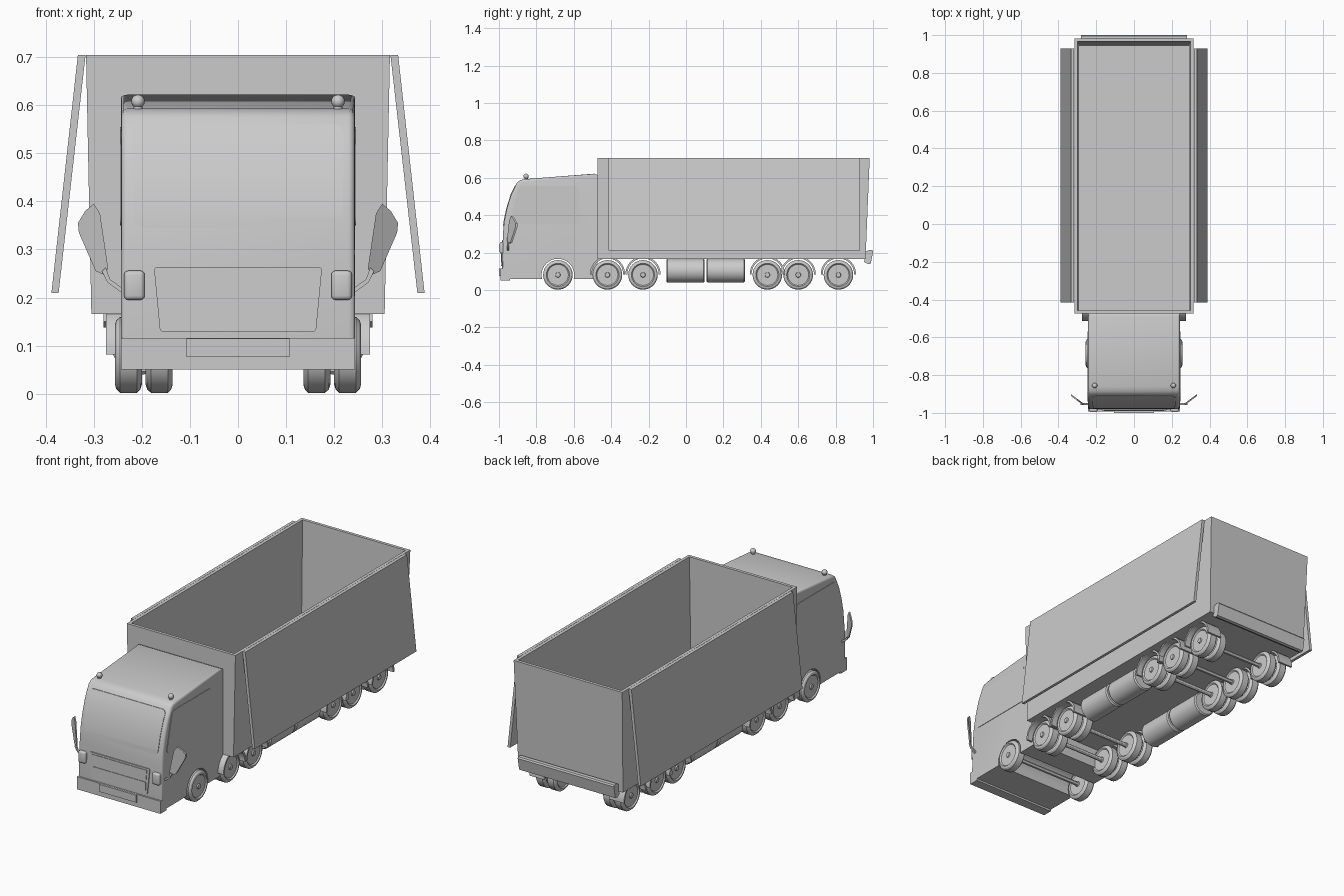
import bpy, bmesh, math
from mathutils import Matrix, Vector

if "Cube" in bpy.data.objects:
    bpy.data.objects.remove(bpy.data.objects["Cube"])

grey = bpy.data.materials.new("light_grey")
grey.diffuse_color = (0.6, 0.6, 0.6, 1)
grey.use_nodes = True
grey.node_tree.nodes["Principled BSDF"].inputs["Base Color"].default_value = grey.diffuse_color


def finish(name, bm, smooth=30):
    bmesh.ops.recalc_face_normals(bm, faces=bm.faces)
    me = bpy.data.meshes.new(name)
    bm.to_mesh(me)
    bm.free()
    me.materials.append(grey)
    ob = bpy.data.objects.new(name, me)
    bpy.context.collection.objects.link(ob)
    if smooth:
        bpy.ops.object.select_all(action='DESELECT')
        ob.select_set(True)
        bpy.context.view_layer.objects.active = ob
        bpy.ops.object.shade_smooth_by_angle(angle=math.radians(smooth))
    return ob


def extruded(pts, axis, lo, hi, corner=0):
    """Prism from a 2D profile: axis x takes (y, z), axis y takes (x, z)."""
    bm = bmesh.new()
    co = lambda a, b: (lo, a, b) if axis == 'x' else (a, lo, b)
    bm.faces.new([bm.verts.new(co(a, b)) for a, b in pts])
    if corner:
        bmesh.ops.bevel(bm, geom=bm.verts[:], offset=corner, segments=4,
                        profile=0.5, affect='VERTICES')
    r = bmesh.ops.extrude_face_region(bm, geom=bm.faces[:])
    d = hi - lo
    bmesh.ops.translate(bm, vec=(d, 0, 0) if axis == 'x' else (0, d, 0),
                        verts=[v for v in r['geom'] if isinstance(v, bmesh.types.BMVert)])
    return bm


def prism(name, pts, axis, lo, hi, corner=0, bevel=0):
    bm = extruded(pts, axis, lo, hi, corner)
    if bevel:
        bmesh.ops.bevel(bm, geom=bm.edges[:], offset=bevel, segments=3,
                        profile=0.5, affect='EDGES')
    return finish(name, bm)


def rect(a, b, c, d):
    return [(a, c), (b, c), (b, d), (a, d)]


def lathe(bm, profile, center, axis='x', steps=32):
    """Revolve (offset along axis, radius) points around a line through center."""
    rot = Matrix() if axis == 'x' else Matrix.Rotation(math.pi / 2, 4, 'Z')
    rings = []
    for t, r in profile:
        rings.append([bm.verts.new(rot @ Vector((t, r * math.cos(k * math.tau / steps),
                      r * math.sin(k * math.tau / steps))) + Vector(center)) for k in range(steps)])
    for a, b in zip(rings, rings[1:]):
        for k in range(steps):
            j = (k + 1) % steps
            bm.faces.new((a[k], a[j], b[j], b[k]))
    bm.faces.new(rings[0])
    bm.faces.new(rings[-1])


# Cab shell with rounded outline and wheel arch
FRONT = [(-0.978, 0.06), (-0.983, 0.12), (-0.979, 0.30), (-0.972, 0.37), (-0.957, 0.44),
         (-0.935, 0.51), (-0.903, 0.575), (-0.885, 0.588), (-0.86, 0.593)]
bm = extruded(FRONT + [(-0.49, 0.622), (-0.473, 0.615), (-0.473, 0.06)], 'x', -0.243, 0.243)
side = [e for e in bm.edges if abs(e.verts[0].co.x - e.verts[1].co.x) < 1e-4
        and min(v.co.z for v in e.verts) > 0.1 and max(v.co.y for v in e.verts) < -0.48]
bmesh.ops.bevel(bm, geom=side, offset=0.014, segments=4, profile=0.5, affect='EDGES')
cab = finish("cab", bm)
bm = bmesh.new()
lathe(bm, [(-0.4, 0.087), (0.4, 0.087)], (0, -0.685, 0.08), steps=48)
cutter = finish("wheel_arch_cutter", bm, 0)
cutter.hide_render = True
cutter.hide_set(True)
cut = cab.modifiers.new("wheel_arch", 'BOOLEAN')
cut.object = cutter
cut.solver = 'EXACT'


def front_y(z):
    for (y0, z0), (y1, z1) in zip(FRONT, FRONT[1:]):
        if z <= z1:
            return y0 + (y1 - y0) * (z - z0) / (z1 - z0)
    return FRONT[-1][0]


def front_panel(name, pts, height, corner=0):
    """Thin plate that follows the curved cab front."""
    bm = bmesh.new()
    bm.faces.new([bm.verts.new((x, 0, z)) for x, z in pts])
    if corner:
        bmesh.ops.bevel(bm, geom=bm.verts[:], offset=corner, segments=5,
                        profile=0.5, affect='VERTICES')
    for _, z in FRONT:
        bmesh.ops.bisect_plane(bm, geom=bm.verts[:] + bm.edges[:] + bm.faces[:],
                               plane_co=(0, 0, z), plane_no=(0, 0, 1))
    for v in bm.verts:
        v.co.y = front_y(v.co.z) + 0.002
    r = bmesh.ops.extrude_face_region(bm, geom=bm.faces[:])
    bmesh.ops.translate(bm, vec=(0, -height - 0.002, 0),
                        verts=[v for v in r['geom'] if isinstance(v, bmesh.types.BMVert)])
    return finish(name, bm)


front_panel("windscreen", [(-0.217, 0.345), (0.217, 0.345), (0.221, 0.56), (-0.221, 0.56)], 0.003, 0.022)
front_panel("grille_frame", [(-0.162, 0.128), (0.162, 0.128), (0.175, 0.264), (-0.175, 0.264)], 0.005, 0.008)
front_panel("grille_upper", [(-0.156, 0.205), (0.156, 0.205), (0.16, 0.255), (-0.16, 0.255)], 0.008)
front_panel("grille_lower", rect(-0.155, 0.155, 0.148, 0.192), 0.008)
prism("front_bumper", rect(-0.243, 0.243, 0.05, 0.116), 'y', -0.992, -0.94)
prism("front_plate", rect(-0.107, 0.107, 0.076, 0.115), 'y', -1.0, -0.991)

# Mirrored cab details
for s in (-1, 1):
    prism("side_window", [(-0.945, 0.35), (-0.57, 0.35), (-0.57, 0.555), (-0.895, 0.555)],
          'x', s * 0.241, s * 0.2455, corner=0.02)
    prism("headlight", rect(s * 0.194, s * 0.237, 0.195, 0.256), 'y', -0.996, -0.95, bevel=0.009)

    bm = extruded([(0.30, 0.395), (0.318, 0.38), (0.333, 0.355), (0.331, 0.335), (0.296, 0.255),
                   (0.28, 0.248), (0.270, 0.26), (0.287, 0.375)], 'y', 0, 0.010)
    for v in bm.verts:  # swing the mirror outward and back
        v.co.y += -0.958 + (v.co.x - 0.27) * 0.75
        v.co.x *= s
    finish("mirror", bm)
    arm = extruded([(0.275, 0.262), (0.283, 0.255), (0.272, 0.232), (0.245, 0.212),
                    (0.238, 0.218), (0.266, 0.238)], 'y', -0.957, -0.947)
    for v in arm.verts:
        v.co.x *= s
    finish("mirror_arm", arm)

    bm = bmesh.new()
    bmesh.ops.create_uvsphere(bm, u_segments=16, v_segments=10, radius=0.014,
                              matrix=Matrix.Translation((s * 0.208, -0.855, 0.608)))
    bmesh.ops.create_cone(bm, cap_ends=True, segments=12, radius1=0.009, radius2=0.009,
                          depth=0.03, matrix=Matrix.Translation((s * 0.208, -0.855, 0.595)))
    finish("roof_lamp", bm)

# Open cargo box: rings run outer bottom, outer top, inner top, inner floor
bm = bmesh.new()
rings = []
for hx, y0, y1, z in ((0.305, -0.473, 0.960, 0.166), (0.316, -0.473, 0.982, 0.705),
                      (0.300, -0.457, 0.966, 0.705), (0.292, -0.457, 0.946, 0.185)):
    rings.append([bm.verts.new((x, y, z)) for x, y in ((-hx, y0), (hx, y0), (hx, y1), (-hx, y1))])
for a, b in zip(rings, rings[1:]):
    for k in range(4):
        j = (k + 1) % 4
        bm.faces.new((a[k], a[j], b[j], b[k]))
bm.faces.new(rings[0])
bm.faces.new(rings[-1])
finish("cargo_box", bm, 0)
prism("rear_bumper", [(0.952, 0.15), (0.962, 0.205), (0.975, 0.213), (0.996, 0.213),
                      (1.0, 0.205), (0.988, 0.142), (0.975, 0.138)], 'x', -0.28, 0.28)

# Wheels, fenders, tanks and flared side panels
R, HUB = 0.079, 0.081
TRAILER = (-0.42, -0.23, 0.435, 0.60, 0.815)
TYRE = [(0.0, 0.012), (0.005, 0.014), (0.005, 0.056), (0.0, 0.062), (0.003, 0.072), (0.01, R),
        (0.045, R), (0.053, 0.072), (0.056, 0.062), (0.05, 0.056), (0.05, 0.014), (0.056, 0.012)]


def wheel(name, s, x, y):
    bm = bmesh.new()
    lathe(bm, [(s * t, r) for t, r in TYRE], (s * x, y, HUB))
    finish(name, bm)


def fender_profile(y):
    angles = [math.radians(-2 + 184 * k / 20) for k in range(21)]
    arc = lambda r: [(y + r * math.cos(a), HUB + 0.004 + r * math.sin(a)) for a in angles]
    return arc(0.094) + arc(0.084)[::-1]


for s in (-1, 1):
    wheel("front_wheel", s, 0.2, -0.685)
    for y in TRAILER:
        wheel("outer_trailer_wheel", s, 0.2, y)
        wheel("inner_trailer_wheel", s, 0.136, y)
        prism("fender", fender_profile(y), 'x', s * 0.19, s * 0.275)
    for y in (-0.105, 0.11):
        bm = bmesh.new()
        lathe(bm, [(0, 0.058), (0.006, 0.064), (0.199, 0.064), (0.205, 0.058)],
              (s * 0.2, y, 0.104), 'y')
        finish("side_tank", bm)
    prism("side_panel", [(s * 0.317, 0.705), (s * 0.333, 0.705), (s * 0.388, 0.21), (s * 0.373, 0.21)],
          'y', -0.415, 0.93)

# Axles
for y in (-0.685,) + TRAILER:
    bm = bmesh.new()
    lathe(bm, [(-0.21, 0.011), (0.21, 0.011)], (0, y, HUB), steps=12)
    finish("axle", bm)
